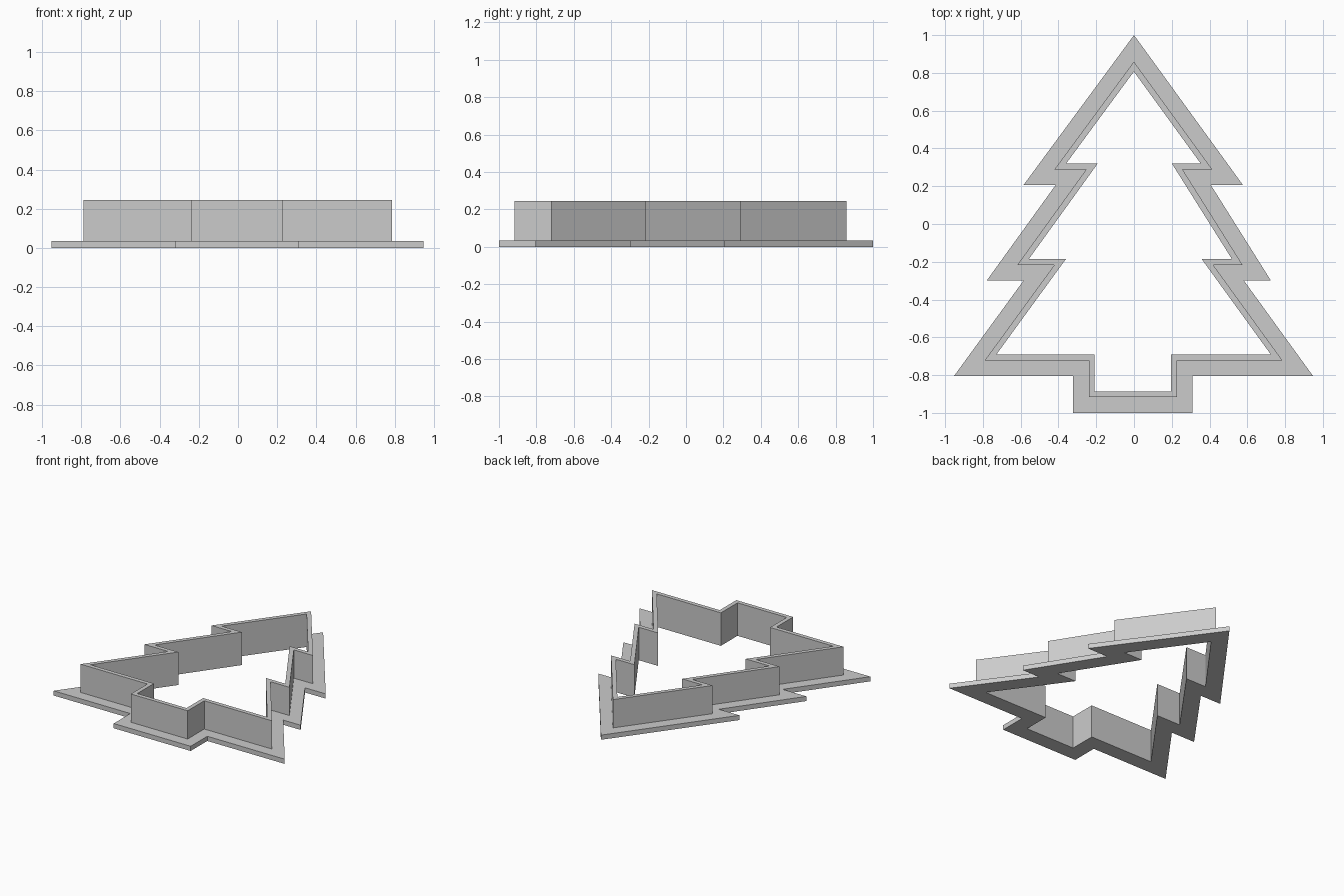
import bpy
import bmesh
from mathutils import Vector

cube = bpy.data.objects.get("Cube")
if cube:
    bpy.data.objects.remove(cube, do_unlink=True)

# Outer tree outline, counterclockwise from the tip
OUTLINE = [Vector(p) for p in (
    (0, 1),
    (-0.585, 0.206), (-0.415, 0.206),
    (-0.78, -0.3), (-0.585, -0.3),
    (-0.953, -0.805), (-0.322, -0.805),
    (-0.322, -1), (0.311, -1),
    (0.311, -0.805), (0.948, -0.805),
    (0.582, -0.3), (0.725, -0.3),
    (0.407, 0.206), (0.577, 0.206),
)]

# Wall cross-section: distance inward from the outline, height
FLANGE, WALL, INNER = 0, 0.083, 0.114
BASE_TOP, WALL_TOP = 0.035, 0.245
SECTION = [(FLANGE, 0), (FLANGE, BASE_TOP), (WALL, BASE_TOP),
           (WALL, WALL_TOP), (INNER, WALL_TOP), (INNER, 0)]


def inset(points, distance):
    """Move a closed outline inward with mitred corners."""
    result = []
    for i, p in enumerate(points):
        before = (p - points[i - 1]).normalized()
        after = (points[(i + 1) % len(points)] - p).normalized()
        n1 = Vector((-before.y, before.x))
        n2 = Vector((-after.y, after.x))
        result.append(p + (n1 + n2) * distance / (1 + n1.dot(n2)))
    return result


# Sweep the stepped section around the outline
bm = bmesh.new()
loops = [[bm.verts.new((p.x, p.y, z)) for p in inset(OUTLINE, d)]
         for d, z in SECTION]
count = len(OUTLINE)
for k, lower in enumerate(loops):
    upper = loops[(k + 1) % len(loops)]
    for i in range(count):
        j = (i + 1) % count
        bm.faces.new((lower[i], lower[j], upper[j], upper[i]))
bmesh.ops.recalc_face_normals(bm, faces=bm.faces)

mesh = bpy.data.meshes.new("tree_cutter")
bm.to_mesh(mesh)
bm.free()
cutter = bpy.data.objects.new("tree_cutter", mesh)
bpy.context.collection.objects.link(cutter)

# Plain grey plastic
grey = bpy.data.materials.new("light_grey")
grey.use_nodes = True
colour = (0.6, 0.6, 0.6, 1)
grey.diffuse_color = colour
grey.node_tree.nodes["Principled BSDF"].inputs["Base Color"].default_value = colour
mesh.materials.append(grey)
